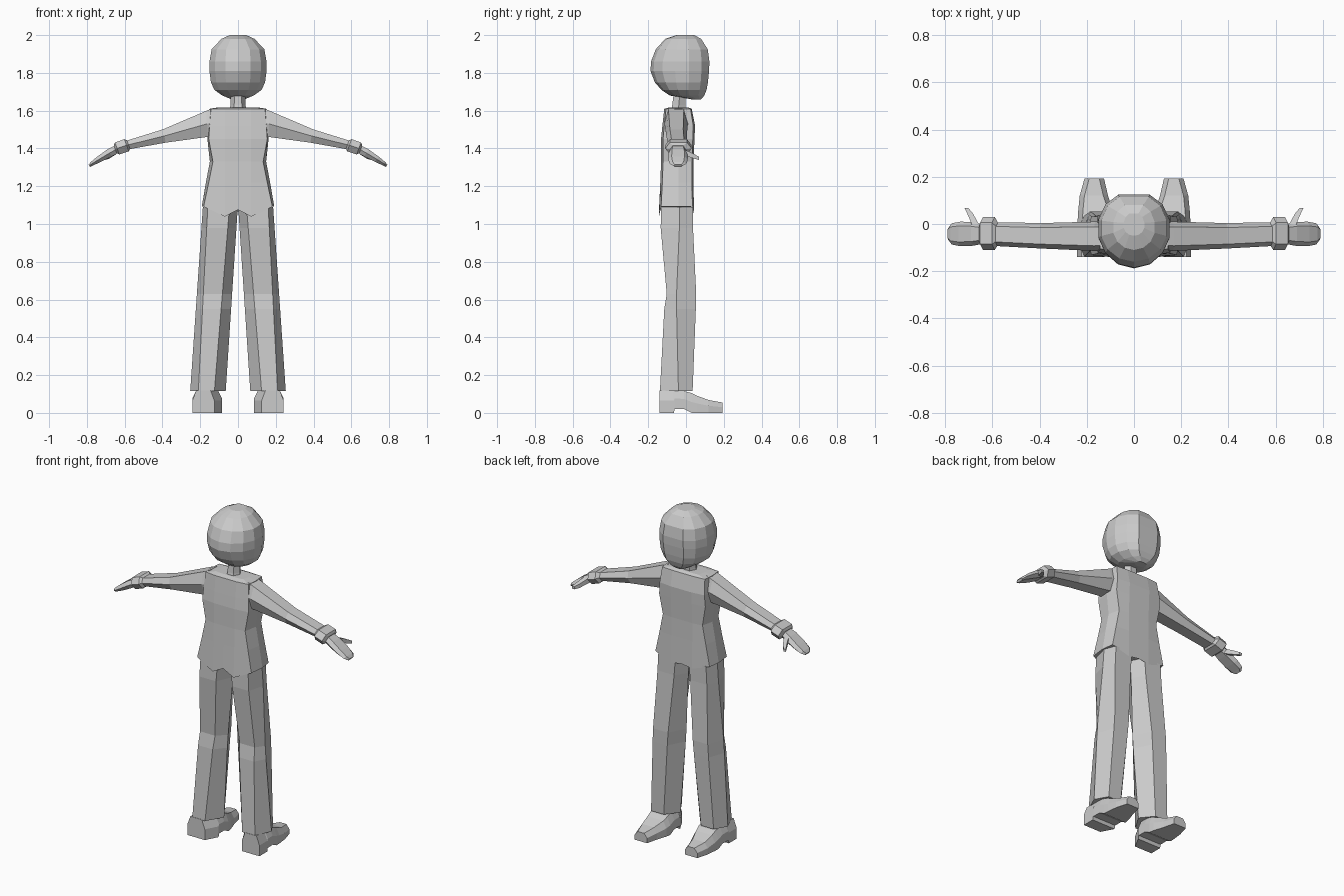
import bpy, bmesh, math


def loft(name, rings, mirror=False):
    """Skin a list of equal-length point rings and cap both ends."""
    bm = bmesh.new()
    vs = [[bm.verts.new(p) for p in r] for r in rings]
    n = len(rings[0])
    for a, b in zip(vs, vs[1:]):
        for i in range(n):
            j = (i + 1) % n
            bm.faces.new((a[i], a[j], b[j], b[i]))
    bm.faces.new(vs[0])
    bm.faces.new(vs[-1])
    bmesh.ops.recalc_face_normals(bm, faces=bm.faces)
    me = bpy.data.meshes.new(name)
    bm.to_mesh(me)
    bm.free()
    ob = bpy.data.objects.new(name, me)
    bpy.context.collection.objects.link(ob)
    if mirror:
        m = ob.modifiers.new("mirror", 'MIRROR')
        m.use_mirror_merge = False
    return ob


# head: pointed towards -y, flattened at the +y face
def head_ring(z, rx, yb, yf, n=14):
    pts = []
    ym = max(yb * 0.15, -0.02) if yb < 0 else (yb + yf) / 2
    for i in range(n):
        a = 2 * math.pi * i / n
        c = math.cos(a)
        y = ym + (min(1, 1.15 * c) * (yf - ym) if c > 0 else -c * (yb - ym))
        pts.append((rx * math.sin(a), y, z))
    return pts


loft("head", [head_ring(*r) for r in (
    (2.0, .045, -.05, .045), (1.98, .09, -.11, .08), (1.925, .143, -.16, .115),
    (1.86, .155, -.185, .124), (1.81, .155, -.188, .122), (1.75, .147, -.165, .116),
    (1.71, .128, -.13, .109), (1.68, .085, -.085, .097), (1.66, .035, .03, .08))])


# neck
def neck_ring(z, r, y):
    return [(r * math.cos(k * math.pi / 3), y + r * math.sin(k * math.pi / 3), z) for k in range(6)]


loft("neck", [neck_ring(1.59, .045, -.043), neck_ring(1.63, .04, -.038), neck_ring(1.72, .037, -.03)])


# jacket: hem dips into points at the front and back
def torso_ring(z, hw, fw, yb, yf, dip=0, ymid=-.04):
    half = [(0, yb, z - dip * .3), (.07, yb, z - dip), (fw, yb * .92, z),
            (hw, ymid, z), (fw, yf * .8, z), (.07, yf, z - dip * .7)]
    end = (0, yf, z - dip * .5)
    left = [(-x, y, zz) for x, y, zz in half[1:]]
    return half + [end] + left[::-1]


loft("jacket", [torso_ring(*r) for r in (
    (1.618, .10, .09, -.085, .01), (1.61, .15, .143, -.115, .03),
    (1.52, .16, .150, -.125, .048), (1.45, .162, .155, -.132, .045),
    (1.33, .149, .133, -.132, .04), (1.22, .17, .155, -.136, .04),
    (1.092, .192, .182, -.143, .042, .053))])


# trouser legs: hexagonal section
def leg_ring(z, yb, ym, yf):
    t = (1.09 - z) / .975
    xi, xo = .001 + .064 * t, .186 + .067 * t
    fi, fo = .045 + .08 * t, .16 + .05 * t
    return [(fi, yb, z), (fo, yb, z), (xo, ym, z), (fo, yf, z), (fi, yf, z), (xi, ym, z)]


loft("trouser_leg", [leg_ring(*r) for r in (
    (1.09, -.132, -.035, .037), (.98, -.134, -.035, .037), (.63, -.102, -.05, .054),
    (.55, -.115, -.05, .052), (.115, -.138, -.04, .035))], True)


# shoes: sections along y, with a raised arch
def shoe_ring(y, zb, zt, xi, xo):
    return [(xi, y, zb), (xo, y, zb), (xo, y, (zb + zt) * .55),
            (xo - .02, y, zt), (xi + .02, y, zt), (xi, y, (zb + zt) * .55)]


loft("shoe", [shoe_ring(*r) for r in (
    (-.14, 0, .118, .125, .242), (-.065, 0, .118, .085, .242), (-.06, .02, .118, .085, .242),
    (-.01, .02, .115, .085, .24), (.03, 0, .105, .085, .238), (.06, 0, .09, .09, .236),
    (.12, 0, .068, .11, .23), (.192, 0, .055, .127, .21))], True)


# arm parts: flattened hexagon sections in a tilted plane
def arm_ring(x, z, y, hy, ht, tilt=0.2, top=.65):
    out = []
    for u, v in ((1, 0), (top, 1), (-top, 1), (-1, 0), (-top, -1), (top, -1)):
        out.append((x + v * ht * math.sin(tilt), y + u * hy, z + v * ht * math.cos(tilt)))
    return out


loft("sleeve", [arm_ring(*r) for r in (
    (.13, 1.54, -.052, .06, .075, 0), (.165, 1.53, -.052, .062, .069, .05),
    (.39, 1.466, -.05, .054, .036), (.61, 1.412, -.042, .05, .022))], True)
loft("cuff", [arm_ring(*r) for r in (
    (.575, 1.422, -.042, .045, .020, .35), (.59, 1.417, -.04, .07, .034, .35),
    (.64, 1.400, -.04, .07, .034, .35), (.65, 1.396, -.042, .045, .022, .35))], True)
loft("hand", [arm_ring(*r) for r in (
    (.635, 1.40, -.042, .04, .021, .5), (.68, 1.376, -.042, .05, .022, .55),
    (.735, 1.343, -.042, .052, .017, .6), (.772, 1.32, -.042, .045, .011, .6),
    (.787, 1.308, -.042, .025, .007, .6))], True)


# thumb: short square-section taper pointing to +y
def thumb_ring(x, y, z, r):
    return [(x - r, y, z - r), (x + r, y, z - r), (x + r, y, z + r), (x - r, y, z + r)]


loft("thumb", [thumb_ring(.665, -.02, 1.383, .016), thumb_ring(.68, .015, 1.37, .014),
               thumb_ring(.695, .045, 1.357, .012), thumb_ring(.71, .068, 1.348, .008)], True)
